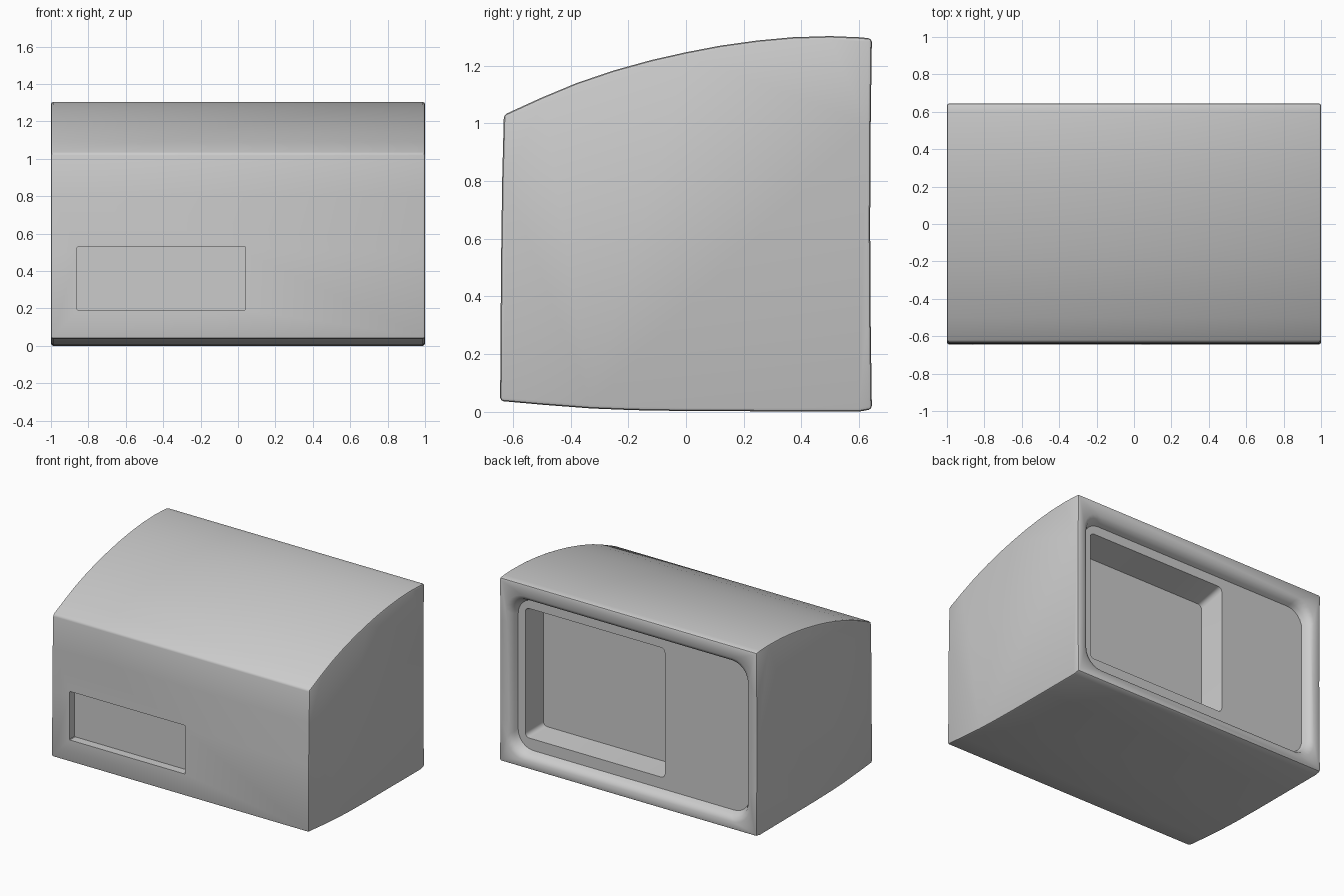
import bpy, bmesh, math

if "Cube" in bpy.data.objects:
    bpy.data.objects.remove(bpy.data.objects["Cube"])


def make_object(name, bm):
    bmesh.ops.recalc_face_normals(bm, faces=bm.faces[:])
    mesh = bpy.data.meshes.new(name)
    bm.to_mesh(mesh)
    bm.free()
    obj = bpy.data.objects.new(name, mesh)
    bpy.context.collection.objects.link(obj)
    return obj


def skin(name, rings):
    """Closed solid through matching rings of points."""
    bm = bmesh.new()
    loops = [[bm.verts.new(p) for p in ring] for ring in rings]
    n = len(loops[0])
    for a, b in zip(loops, loops[1:]):
        for i in range(n):
            j = (i + 1) % n
            bm.faces.new((a[i], a[j], b[j], b[i]))
    bm.faces.new(loops[0])
    bm.faces.new(loops[-1])
    return make_object(name, bm)


def rounded_rect(y, x0, x1, z0, z1, r, steps=6):
    """Rounded rectangle facing along y."""
    centres = [(x1 - r, z1 - r), (x0 + r, z1 - r), (x0 + r, z0 + r), (x1 - r, z0 + r)]
    pts = []
    for k, (cx, cz) in enumerate(centres):
        for s in range(steps + 1):
            a = math.pi / 2 * (k + s / steps)
            pts.append((cx + r * math.cos(a), y, cz + r * math.sin(a)))
    return pts


def apply(obj, mod):
    bpy.ops.object.select_all(action='DESELECT')
    bpy.context.view_layer.objects.active = obj
    obj.select_set(True)
    bpy.ops.object.modifier_apply(modifier=mod.name)


def carve(obj, cutter):
    mod = obj.modifiers.new("carve", 'BOOLEAN')
    mod.operation = 'DIFFERENCE'
    mod.solver = 'EXACT'
    mod.object = cutter
    apply(obj, mod)
    bpy.data.objects.remove(cutter, do_unlink=True)


# Housing: side profile (y, z) with a domed roof, swept across the width
profile = [(-0.645, 0.037), (-0.5, 0.024), (-0.33, 0.011), (-0.18, 0.005), (0.0, 0.002),
           (0.3, 0.001), (0.6, 0.0), (0.645, 0.008), (0.641, 0.3), (0.639, 0.65),
           (0.641, 1.0), (0.645, 1.295), (0.6, 1.299), (0.5, 1.303), (0.37, 1.299),
           (0.25, 1.288), (0.12, 1.27), (0.0, 1.247), (-0.12, 1.22), (-0.25, 1.184),
           (-0.38, 1.14), (-0.5, 1.09), (-0.632, 1.03), (-0.638, 0.8), (-0.642, 0.5)]
housing = skin("housing", [[(x, y, z) for y, z in profile] for x in (-1, 1)])
bevel = housing.modifiers.new("soft_edges", 'BEVEL')
bevel.width = 0.012
bevel.segments = 2
bevel.limit_method = 'ANGLE'
bevel.angle_limit = math.radians(40)
apply(housing, bevel)

# Rear opening: flared rim dropping to a flat recessed plate
rim = [(0.70, 0.05), (0.645, 0.05), (0.63, 0.024), (0.605, 0.01), (0.578, 0.0)]
carve(housing, skin("rim_cutter", [
    rounded_rect(y, -0.9 - f, 0.9 + f, 0.11 - f, 1.165 + f, 0.12 + 0.3 * f) for y, f in rim]))

# Deep compartment in the rear plate, narrowing slightly toward its floor
carve(housing, skin("compartment_cutter", [
    rounded_rect(0.62, -0.24, 0.845, 0.19, 1.10, 0.03),
    rounded_rect(0.578, -0.24, 0.845, 0.19, 1.10, 0.03),
    rounded_rect(0.39, -0.23, 0.835, 0.20, 1.05, 0.03)]))

# Shallow window recess in the front
carve(housing, skin("window_cutter", [
    rounded_rect(y, -0.86, 0.04, 0.19, 0.53, 0.004, 1) for y in (-0.7, -0.585)]))

bpy.ops.object.select_all(action='DESELECT')
bpy.context.view_layer.objects.active = housing
housing.select_set(True)
bpy.ops.object.shade_smooth_by_angle(angle=math.radians(35))
